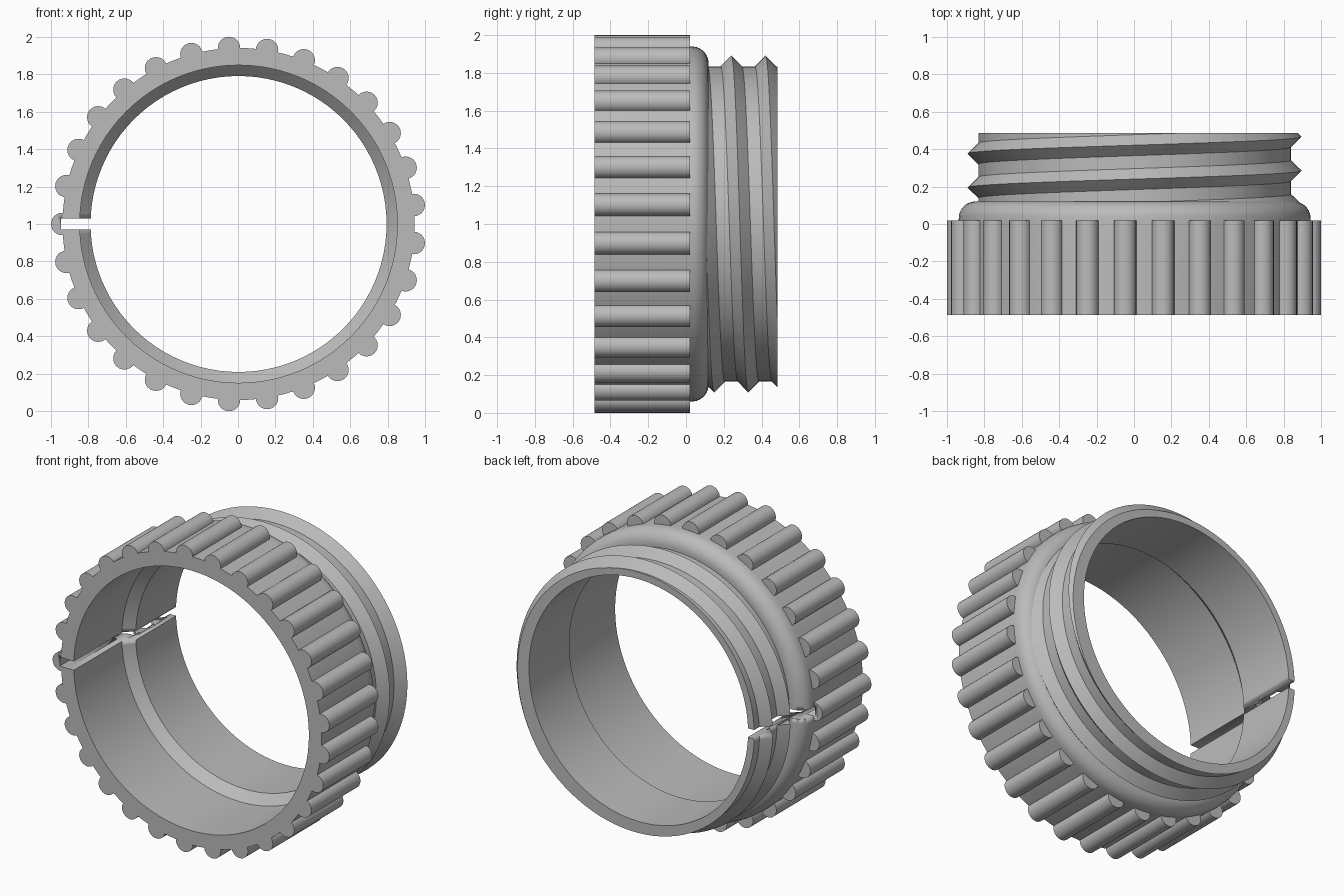
import bpy, bmesh, math
from mathutils import Vector

if "Cube" in bpy.data.objects:
    bpy.data.objects.remove(bpy.data.objects["Cube"])

X0, Z0 = 0.003, 1.0          # ring axis runs along y through this point
FRONT, SHOULDER, BACK = -0.485, 0.02, 0.485
SEG = 96
RIBS = 29

grey = bpy.data.materials.new("plastic_grey")
grey.diffuse_color = (0.5, 0.5, 0.5, 1)
grey.use_nodes = True
grey.node_tree.nodes["Principled BSDF"].inputs["Base Color"].default_value = grey.diffuse_color


def polar(r, a, y):
    return Vector((X0 + r * math.cos(a), y, Z0 + r * math.sin(a)))


def finish(name, bm, smooth=30):
    bmesh.ops.recalc_face_normals(bm, faces=bm.faces[:])
    me = bpy.data.meshes.new(name)
    bm.to_mesh(me)
    bm.free()
    ob = bpy.data.objects.new(name, me)
    bpy.context.collection.objects.link(ob)
    me.materials.append(grey)
    bpy.ops.object.select_all(action='DESELECT')
    bpy.context.view_layer.objects.active = ob
    ob.select_set(True)
    bpy.ops.object.shade_smooth_by_angle(angle=math.radians(smooth))
    return ob


def skin(bm, rings, closed):
    n = len(rings[0])
    pairs = list(zip(rings, rings[1:] + rings[:1] if closed else rings[1:]))
    for a, b in pairs:
        for i in range(n):
            j = (i + 1) % n
            bm.faces.new((a[i], a[j], b[j], b[i]))
    if not closed:
        bm.faces.new(rings[0])
        bm.faces.new(rings[-1][::-1])


# sleeve: grip band, rounded shoulder, neck and stepped bore as one lathe
profile = [(0.94, FRONT), (0.94, SHOULDER)]
for i in range(1, 11):
    t = math.radians(9 * i)
    profile.append((0.85 + 0.09 * math.cos(t), 0.03 + 0.09 * math.sin(t)))
profile += [(0.835, 0.12), (0.835, BACK), (0.79, BACK), (0.79, 0.07),
            (0.848, 0.01), (0.848, FRONT)]
bm = bmesh.new()
rings = [[bm.verts.new(polar(r, math.tau * k / SEG, y)) for r, y in profile]
         for k in range(SEG)]
skin(bm, rings, True)
sleeve = finish("sleeve", bm)

# thread: V-shaped helix around the neck, trimmed flush with the back rim
PITCH = 0.181
bm = bmesh.new()
rings = []
for k in range(-int(1.5 * SEG), int(1.45 * SEG) + 1):
    a = -math.tau * k / SEG
    y = 0.285 + PITCH * k / SEG
    rings.append([bm.verts.new(polar(r, a, y + d)) for r, d in
                  ((0.82, -0.07), (0.835, -0.056), (0.892, 0),
                   (0.835, 0.056), (0.82, 0.07))])
skin(bm, rings, False)
for y, n in ((BACK, 1), (0.04, -1)):
    cut = bmesh.ops.bisect_plane(bm, geom=bm.verts[:] + bm.edges[:] + bm.faces[:],
                                 plane_co=(0, y, 0), plane_no=(0, n, 0),
                                 clear_outer=True)
    edges = [e for e in cut["geom_cut"] if isinstance(e, bmesh.types.BMEdge)]
    bmesh.ops.holes_fill(bm, edges=edges, sides=0)
thread = finish("thread", bm, 25)

# grip ribs: round bars spaced evenly, the first one over the slot
ribs = []
for k in range(RIBS):
    c = polar(0.941, math.pi + math.tau * k / RIBS, 0)
    bm = bmesh.new()
    rings = [[bm.verts.new((c.x + 0.06 * math.cos(math.tau * i / 24), y,
                            c.z + 0.06 * math.sin(math.tau * i / 24)))
              for i in range(24)] for y in (FRONT, SHOULDER)]
    skin(bm, rings, False)
    ribs.append(finish("grip_rib_%02d" % (k + 1), bm))

# slot: narrow lengthwise cut through the left wall
bm = bmesh.new()
bmesh.ops.create_cube(bm, size=1)
for v in bm.verts:
    v.co = Vector((-0.823 + v.co.x * 0.246, v.co.y * 1.4, Z0 + v.co.z * 0.058))
cutter = finish("slot_cutter", bm)
cutter.hide_render = True
cutter.hide_set(True)
for ob in (sleeve, thread, ribs[0]):
    mod = ob.modifiers.new("slot", 'BOOLEAN')
    mod.operation = 'DIFFERENCE'
    mod.solver = 'EXACT'
    mod.object = cutter
